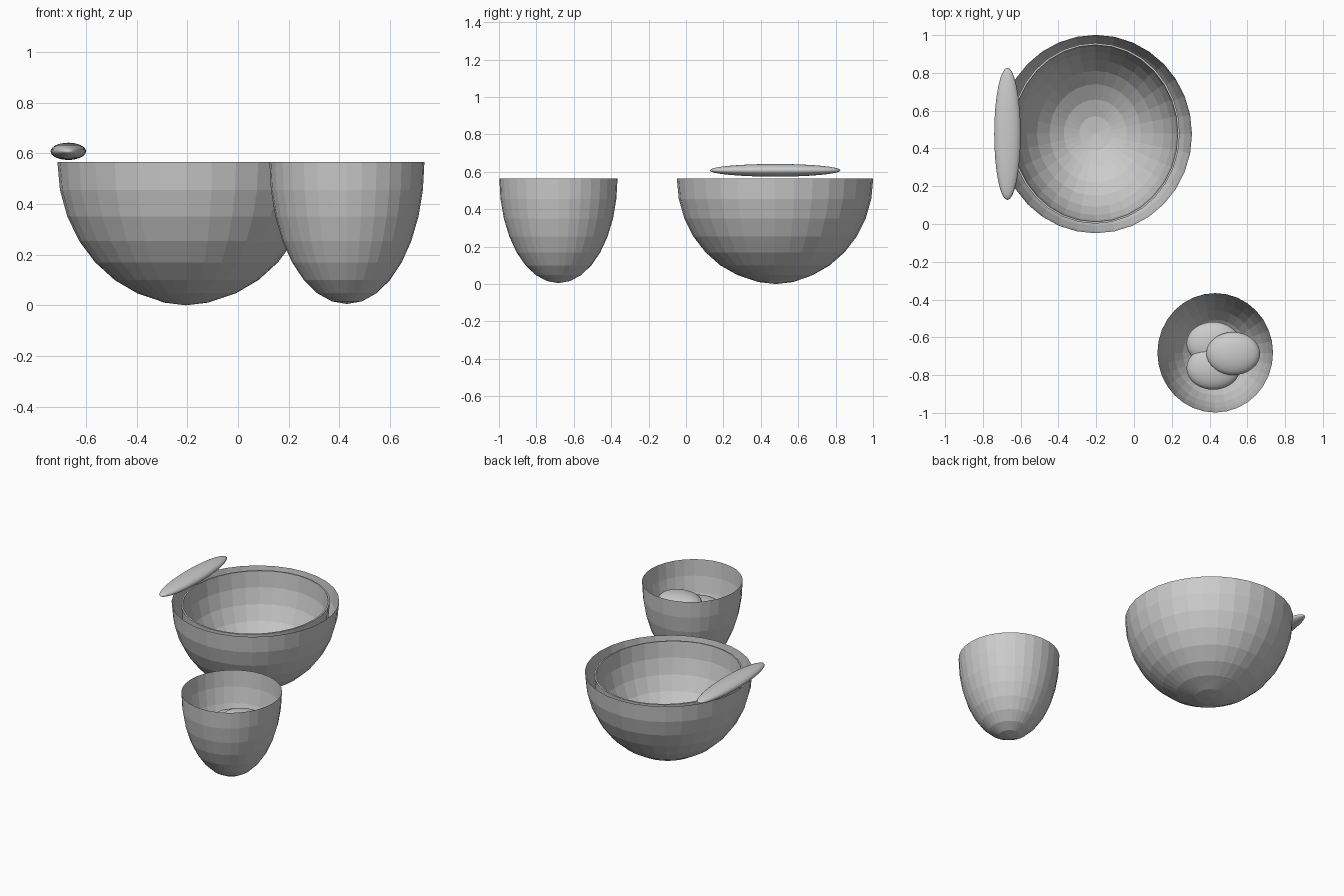
import bpy
import bmesh
from mathutils import Matrix, Vector

# Remove the default cube
cube = bpy.data.objects.get("Cube")
if cube:
    bpy.data.objects.remove(cube, do_unlink=True)

# The single stoneware colour
stone = bpy.data.materials.new("plain_grey")
stone.use_nodes = True
grey = (0.6, 0.6, 0.6, 1.0)
stone.diffuse_color = grey
stone.node_tree.nodes["Principled BSDF"].inputs["Base Color"].default_value = grey


def ellipsoid(name, centre, radii, open_top=False):
    """Smooth scaled sphere, or a faceted lower half when open_top is set."""
    bm = bmesh.new()
    bmesh.ops.create_uvsphere(bm, u_segments=32, v_segments=16, radius=1)
    if open_top:
        above = [v for v in bm.verts if v.co.z > 0.01]
        bmesh.ops.delete(bm, geom=above, context="VERTS")
    bmesh.ops.transform(bm, matrix=Matrix.Diagonal((*radii, 1)), verts=bm.verts)
    for face in bm.faces:
        face.smooth = not open_top
    mesh = bpy.data.meshes.new(name)
    bm.to_mesh(mesh)
    bm.free()
    mesh.materials.append(stone)
    obj = bpy.data.objects.new(name, mesh)
    obj.location = Vector(centre)
    bpy.context.collection.objects.link(obj)
    return obj


# Open half-sphere vessels
ellipsoid("large_bowl", (-0.203, 0.476, 0.565), (0.51, 0.525, 0.56), open_top=True)
ellipsoid("egg_cup", (0.43, -0.682, 0.565), (0.306, 0.316, 0.56), open_top=True)

# Narrower lining of the bowl, with a thin lip
lining = ellipsoid("bowl_lining", (-0.205, 0.48, 0.555), (0.447, 0.478, 0.555), open_top=True)
lip = lining.modifiers.new("lip", "SOLIDIFY")
lip.thickness = 0.01
lip.offset = -1

# Long flat paddle resting on the bowl rim
ellipsoid("paddle", (-0.67, 0.477, 0.608), (0.07, 0.35, 0.034))

# Flattened eggs piled in the cup
eggs = {
    "top_egg": (0.525, -0.686, 0.405),
    "back_egg": (0.42, -0.632, 0.35),
    "front_egg": (0.42, -0.763, 0.365),
}
for name, centre in eggs.items():
    ellipsoid(name, centre, (0.142, 0.114, 0.05))
